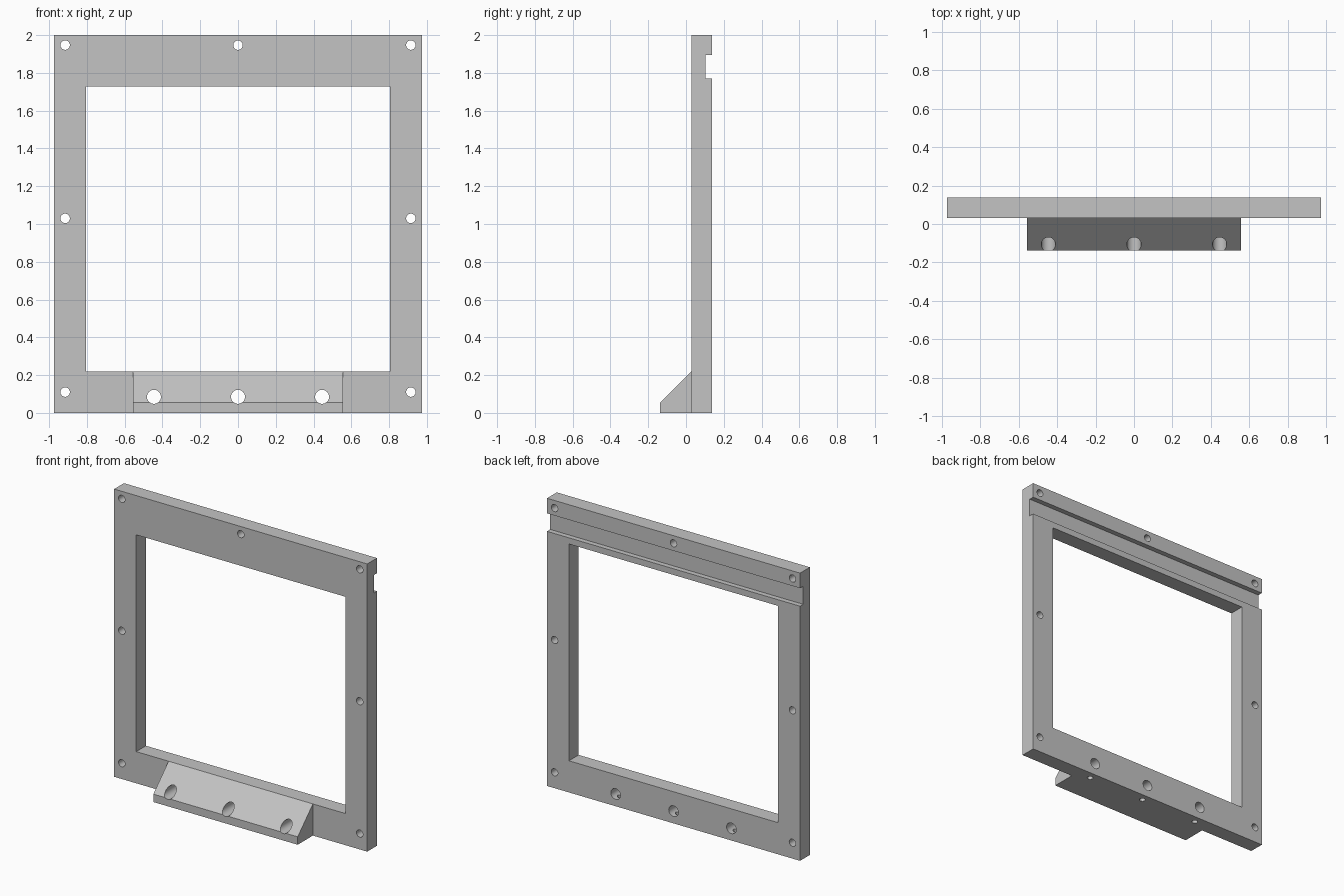
import bpy
import bmesh
from math import pi, radians
from mathutils import Matrix, Vector

cube = bpy.data.objects.get("Cube")
if cube:
    bpy.data.objects.remove(cube, do_unlink=True)

grey = bpy.data.materials.new("plain grey")
grey.use_nodes = True
colour = (0.55, 0.55, 0.55, 1)
grey.diffuse_color = colour
grey.node_tree.nodes["Principled BSDF"].inputs["Base Color"].default_value = colour

HALF_WIDTH = 0.973
FRONT, BACK = 0.03, 0.137


def finish(name, bm):
    bmesh.ops.recalc_face_normals(bm, faces=bm.faces)
    mesh = bpy.data.meshes.new(name)
    bm.to_mesh(mesh)
    bm.free()
    mesh.materials.append(grey)
    obj = bpy.data.objects.new(name, mesh)
    bpy.context.collection.objects.link(obj)
    return obj


def side_prism(name, profile, half):
    """Extrude a (y, z) profile across the width."""
    bm = bmesh.new()
    face = bm.faces.new([bm.verts.new((-half, y, z)) for y, z in profile])
    out = bmesh.ops.extrude_face_region(bm, geom=[face])
    verts = [v for v in out["geom"] if isinstance(v, bmesh.types.BMVert)]
    bmesh.ops.translate(bm, verts=verts, vec=(2 * half, 0, 0))
    return finish(name, bm)


def cylinder(bm, centre, radius, depth, turn):
    bmesh.ops.create_cone(bm, cap_ends=True, segments=40, radius1=radius,
                          radius2=radius, depth=depth,
                          matrix=Matrix.Translation(centre) @ turn)


def cut(obj, cutter):
    mod = obj.modifiers.new("cut", 'BOOLEAN')
    mod.operation = 'DIFFERENCE'
    mod.solver = 'EXACT'
    mod.object = cutter
    bpy.ops.object.select_all(action='DESELECT')
    bpy.context.view_layer.objects.active = obj
    obj.select_set(True)
    bpy.ops.object.modifier_apply(modifier=mod.name)


# Frame slab with the groove across its back
frame = side_prism("frame", [
    (FRONT, 0), (BACK, 0), (BACK, 1.77), (0.102, 1.77),
    (0.102, 1.895), (BACK, 1.895), (BACK, 2), (FRONT, 2)], HALF_WIDTH)

# Sloped block on the lower front
wedge = side_prism("sloped_block", [
    (-0.137, 0), (FRONT, 0), (FRONT, 0.22), (-0.137, 0.055)], 0.555)

along_y = Matrix.Rotation(pi / 2, 4, 'X')
upright = Matrix.Identity(4)

# Window opening and small mounting holes
bm = bmesh.new()
low, high = 0.22, 1.727
bmesh.ops.create_cube(bm, size=1, matrix=Matrix.Translation((0, 0.08, (low + high) / 2))
                      @ Matrix.Diagonal((1.608, 0.4, high - low, 1)))
spots = [(s * 0.915, z) for s in (-1, 1) for z in (0.11, 1.03, 1.947)] + [(0, 1.947)]
for x, z in spots:
    cylinder(bm, Vector((x, 0.08, z)), 0.025, 0.4, along_y)
openings = finish("opening_cutter", bm)

# Large bores through block and frame
bm = bmesh.new()
for x in (-0.445, 0, 0.445):
    cylinder(bm, Vector((x, 0, 0.085)), 0.037, 0.6, along_y)
bores = finish("bore_cutter", bm)

# Small screw holes from the underside up into the bores
bm = bmesh.new()
for x in (-0.445, 0, 0.445):
    cylinder(bm, Vector((x, 0.085, 0.03)), 0.019, 0.11, upright)
screws = finish("screw_cutter", bm)

for cutter in (openings, bores, screws):
    cut(frame, cutter)
cut(wedge, bores)
for cutter in (openings, bores, screws):
    bpy.data.objects.remove(cutter, do_unlink=True)

# Smooth hole walls, crisp edges
for obj in (frame, wedge):
    bpy.ops.object.select_all(action='DESELECT')
    bpy.context.view_layer.objects.active = obj
    obj.select_set(True)
    bpy.ops.object.shade_smooth_by_angle(angle=radians(25))
